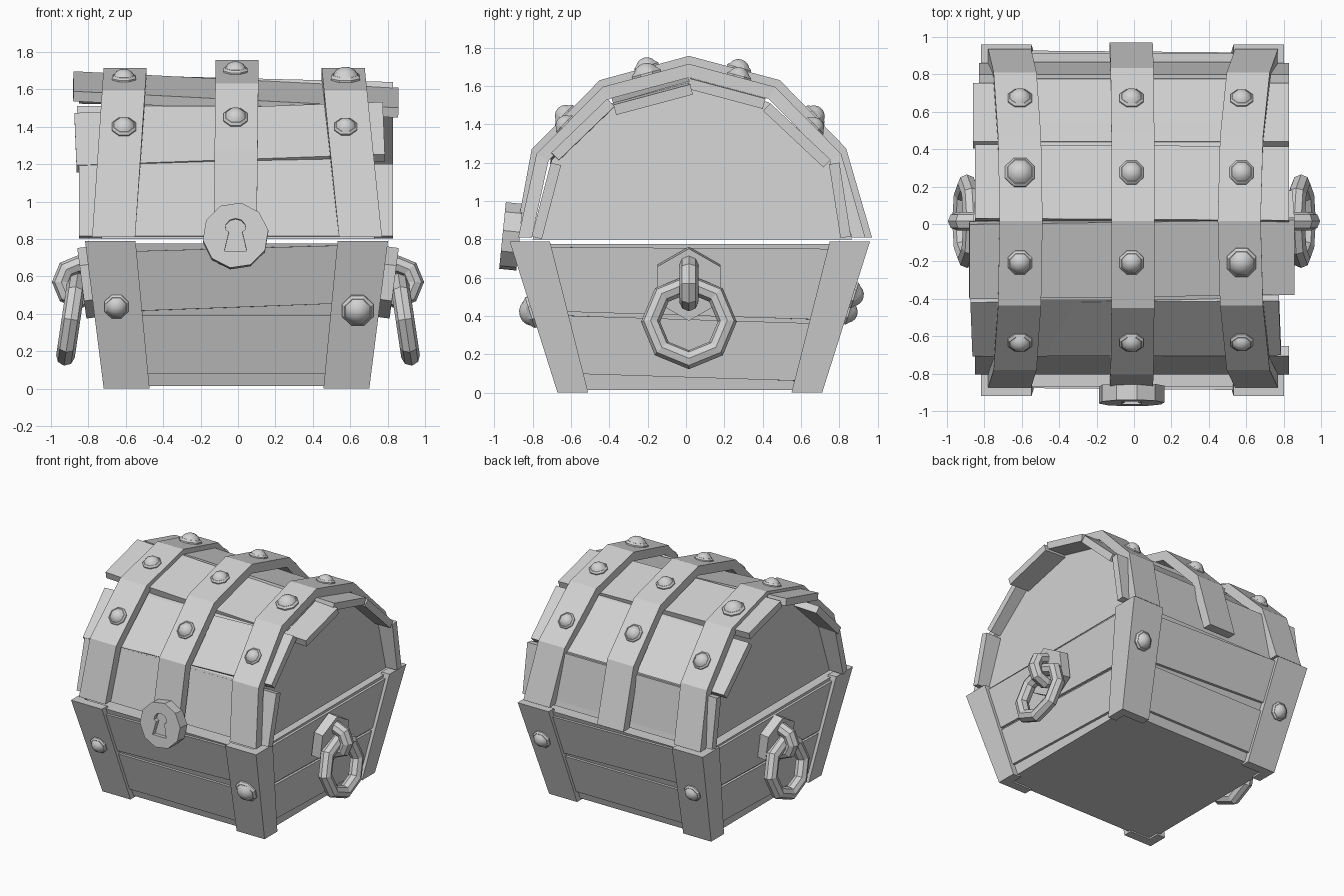
import bpy, bmesh, math
from mathutils import Vector, Matrix

if "Cube" in bpy.data.objects:
    bpy.data.objects.remove(bpy.data.objects["Cube"])

grey = bpy.data.materials.new("plain_grey")
grey.diffuse_color = (0.64, 0.64, 0.64, 1)
grey.use_nodes = True
grey.node_tree.nodes["Principled BSDF"].inputs["Base Color"].default_value = grey.diffuse_color


def finish(bm, name):
    bmesh.ops.recalc_face_normals(bm, faces=bm.faces[:])
    me = bpy.data.meshes.new(name)
    bm.to_mesh(me)
    bm.free()
    me.materials.append(grey)
    ob = bpy.data.objects.new(name, me)
    bpy.context.collection.objects.link(ob)
    return ob


def loft(rings, name, closed=False):
    """Skin matching rings of points; cap the ends unless closed."""
    bm = bmesh.new()
    rows = [[bm.verts.new(p) for p in r] for r in rings]
    n = len(rows[0])
    pairs = list(zip(rows, rows[1:]))
    if closed:
        pairs.append((rows[-1], rows[0]))
    for a, b in pairs:
        for i in range(n):
            j = (i + 1) % n
            bm.faces.new((a[i], a[j], b[j], b[i]))
    if not closed:
        bm.faces.new(rows[0])
        bm.faces.new(rows[-1])
    return finish(bm, name)


def frame(origin, x, y, z):
    m = Matrix((x, y, z)).transposed().to_4x4()
    m.translation = origin
    return m


def facing(origin, normal):
    """Local z along the normal, local y as upright as possible."""
    z = Vector(normal).normalized()
    x = Vector((0, 0, 1)).cross(z)
    x = x.normalized() if x.length > 1e-4 else Vector((1, 0, 0))
    return frame(Vector(origin), x, z.cross(x), z)


def ngon(n, r, z, m, turn=0.0):
    return [m @ Vector((r * math.cos(turn + math.tau * i / n),
                        r * math.sin(turn + math.tau * i / n), z)) for i in range(n)]


def stud(name, origin, normal, r):
    m = facing(origin, normal)
    prof = [(1, -.3), (1, .12), (.84, .28), (.8, .28), (.62, .52), (.36, .68), (.1, .74)]
    ob = loft([ngon(8, r * a, r * h, m, math.pi / 8) for a, h in prof], name)
    for f in list(ob.data.polygons)[24:]:
        f.use_smooth = True


def torus(name, m, major, minor, n=8, k=8):
    rings = []
    for i in range(n):
        a = math.tau * i / n
        rings.append([m @ Vector(((major + minor * math.cos(b)) * math.cos(a),
                                  (major + minor * math.cos(b)) * math.sin(a),
                                  minor * math.sin(b)))
                      for b in (math.tau * j / k for j in range(k))])
    return loft(rings, name, True)


# ---- Base: flared box outline at height z, inset by d
TOP, CX = 0.79, -0.008


def outline(z, d=0.0):
    t = z / TOP
    return 0.71 + 0.10 * t - d, -0.67 - 0.25 * t + d, 0.71 + 0.25 * t - d


def box_ring(z, d):
    x, y0, y1 = outline(z, d)
    return [(CX - x, y0, z), (CX + x, y0, z), (CX + x, y1, z), (CX - x, y1, z)]


loft([box_ring(0.015, 0.045), box_ring(TOP - 0.015, 0.045)], "base_body")


# Corner posts, L-shaped
def post_ring(sx, sy, z):
    x, y0, y1 = outline(z)
    t = z / TOP
    y = y0 if sy < 0 else y1
    w, d, k = 0.245 + 0.025 * t, 0.16 + 0.05 * t, 0.07
    pts = [(0, 0), (w, 0), (w, k), (k, k), (k, d), (0, d)]
    return [(CX + sx * (x - a), y - sy * b, z) for a, b in pts]


for sx in (-1, 1):
    for sy in (-1, 1):
        loft([post_ring(sx, sy, 0), post_ring(sx, sy, TOP)], "corner_post")


# Wall planks: (bottom z, top z) at the start and end of each wall
def wall_point(side, u, z, d):
    x, y0, y1 = outline(z, d)
    if side == "front":
        return (CX + x * u, y0, z)
    if side == "back":
        return (CX - x * u, y1, z)
    s = 1 if side == "right" else -1
    f = 0.5 + 0.5 * u * s
    return (CX + s * x, y0 + (y1 - y0) * f, z)


long_rows = [(0.08, 0.39, 0.08, 0.39), (0.41, 0.73, 0.46, 0.77)]
side_rows = [(0.10, 0.405, 0.06, 0.36), (0.425, 0.76, 0.38, 0.75)]
for side in ("front", "back", "right", "left"):
    for a0, a1, b0, b1 in (long_rows if side in ("front", "back") else side_rows):
        loft([[wall_point(side, u, z, d) for z, d in
               ((lo, .07), (lo, .025), (hi, .025), (hi, .07))]
              for u, lo, hi in ((-.92, a0, a1), (.92, b0, b1))], side + "_plank")

# Studs on the posts
for x, z, r in ((-.65, .44, .07), (.64, .42, .09)):
    stud("front_stud", (x, outline(z)[1], z), (0, -.95, -.3), r)
for x, z, r in ((-.65, .42, .07), (.65, .51, .075)):
    stud("back_stud", (x, outline(z)[2], z), (0, .95, -.29), r)

# ---- Lid core
core = [(-.80, .80), (-.70, 1.215), (-.405, 1.505), (.01, 1.625), (.43, 1.515), (.775, 1.205), (.865, .80)]
loft([[(s * (.73 - .06 * (z - .8) / .8), y, z) for y, z in core] for s in (-1, 1)], "lid_core")

# Lid planks: outer edge segment, x range, tilt and skew in degrees
planks = [
    ((-.805, .815), (-.705, 1.2), -.85, .83, 0, 0),
    ((-.705, 1.225), (-.415, 1.505), -.87, .78, -1.3, 1.6),
    ((-.39, 1.545), (.01, 1.652), -.88, .86, 3.0, 0),
    ((.025, 1.66), (.42, 1.555), -.85, .83, 1.5, 0),
    ((.44, 1.51), (.755, 1.215), -.86, .83, 0, 0),
    ((.80, 1.2), (.86, .815), -.83, .83, 0, 0)]
for p, q, x0, x1, tilt, skew in planks:
    a, b = Vector((0, *p)), Vector((0, *q))
    v = (b - a).normalized()
    n = Vector((1, 0, 0)).cross(v)
    h = (b - a).length / 2
    m = frame((a + b) / 2, Vector((1, 0, 0)), v, n)
    m = m @ Matrix.Rotation(math.radians(tilt), 4, 'Y') @ Matrix.Rotation(math.radians(skew), 4, 'Z')
    loft([[m @ Vector((x, s * h, z)) for s, z in ((-1, 0), (1, 0), (1, -.055), (-1, -.055))]
          for x in (x0, x1)], "lid_plank")

# ---- Lid bands with studs
mid = [(-.89, .81), (-.805, 1.27), (-.45, 1.63), (.015, 1.757), (.49, 1.63), (.835, 1.275), (.97, .81)]
side = [(-.875, .81), (-.78, 1.245), (-.435, 1.595), (.015, 1.715), (.465, 1.595), (.81, 1.245), (.935, .81)]
bands = [("left_band", side, -.665, -.602, (.07, .07, .085, .07), -.61),
         ("middle_band", mid, -.015, -.005, (.07, .07, .07, .07), -.013),
         ("right_band", side, .655, .56, (.065, .085, .07, .065), .575)]
for name, path, x_low, x_top, radii, stud_x in bands:
    def cx(z):
        return x_low + (x_top - x_low) * (z - .81) / .93
    rings = []
    for i, (y, z) in enumerate(path):
        scale = 1 - .07 / .9
        yi, zi = (.03 + (y - .03) * scale, z if i in (0, 6) else .8 + (z - .8) * scale)
        c = cx(z)
        rings.append([(c - .115, y, z), (c + .115, y, z), (c + .115, yi, zi), (c - .115, yi, zi)])
    loft(rings, name)
    for y, r in zip((-.63, -.205, .275, .67), radii):
        for (ya, za), (yb, zb) in zip(path, path[1:]):
            if ya <= y < yb:
                z = za + (zb - za) * (y - ya) / (yb - ya)
                stud(name + "_stud", (stud_x, y, z), (0, za - zb, yb - ya), r)

# ---- Lock plate with a cut keyhole
m = facing((-.013, -.957, .82), (0, -1, .1))
lock = loft([ngon(10, .177, z, m, .15) for z in (-.09, 0)], "lock_plate")
hole = [(.06, -.085), (.035, .02)]
hole += [(.055 * math.cos(a), .04 + .05 * math.sin(a))
         for a in (math.radians(-10 + 200 * i / 6) for i in range(7))]
hole += [(-.035, .02), (-.06, -.085)]
cutter = loft([[m @ Vector((x, y, z)) for x, y in hole] for z in (-.035, .05)], "keyhole_cutter")
cutter.hide_render = True
cutter.hide_viewport = True
mod = lock.modifiers.new("keyhole", 'BOOLEAN')
mod.operation, mod.object, mod.solver = 'DIFFERENCE', cutter, 'EXACT'

# ---- Handles: hexagonal mount, small loop and hanging ring on each end
for s in (-1, 1):
    m = facing((s * .82, .015, .565), (s, 0, -.13))
    loft([ngon(6, .19, z, m, math.pi / 6) for z in (-.06, .015)], "handle_mount")
    m = facing((s * .85, .015, .57), (0, -1, 0))
    torus("handle_loop", m, .095, .05)
    m = facing((s * .893, .015, .37), (s, 0, .15))
    torus("handle_ring", m, .2, .05)
